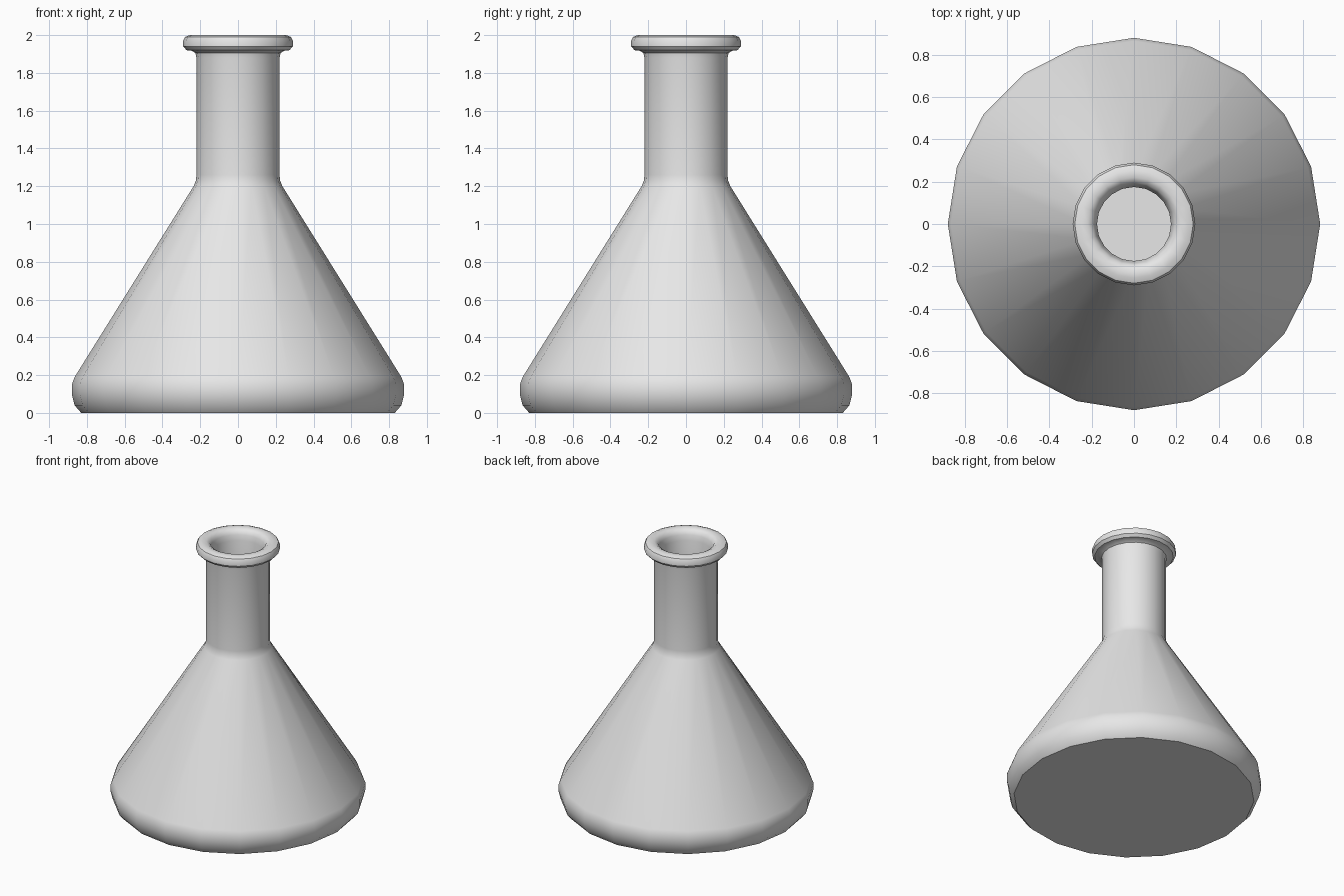
import bpy, bmesh, math

if "Cube" in bpy.data.objects:
    bpy.data.objects.remove(bpy.data.objects["Cube"], do_unlink=True)

SIDES = 20

glass = bpy.data.materials.new("pale grey")
glass.use_nodes = True
colour = (0.8, 0.8, 0.8, 1)
glass.diffuse_color = colour
glass.node_tree.nodes["Principled BSDF"].inputs["Base Color"].default_value = colour

# Profile as (radius, height): outside from base to lip, then down the inside
base = [(0, 0), (0.83, 0), (0.865, 0.04), (0.88, 0.1), (0.88, 0.15), (0.865, 0.19)]
shoulder = [(0.235, 1.2), (0.223, 1.23), (0.22, 1.26)]
neck = [(0.22, 1.88), (0.225, 1.905), (0.245, 1.917)]
lip = [(0.272, 1.92), (0.29, 1.94), (0.29, 1.97), (0.28, 1.99), (0.255, 2.0),
       (0.22, 2.0), (0.195, 1.985), (0.185, 1.96), (0.175, 1.92)]
inside = [(0.175, 1.25), (0.19, 1.18), (0.82, 0.17), (0.83, 0.11), (0.8, 0.05), (0, 0.05)]


def lathe(name, profile, material):
    """Spin a profile round the z axis into a closed faceted body."""
    bm = bmesh.new()
    verts = [bm.verts.new((r, 0, z)) for r, z in profile]
    edges = [bm.edges.new(pair) for pair in zip(verts, verts[1:])]
    bmesh.ops.spin(bm, geom=verts + edges, cent=(0, 0, 0), axis=(0, 0, 1),
                   angle=math.tau, steps=SIDES, use_duplicate=False)
    bmesh.ops.remove_doubles(bm, verts=bm.verts, dist=0.0005)
    bmesh.ops.recalc_face_normals(bm, faces=bm.faces)
    mesh = bpy.data.meshes.new(name)
    bm.to_mesh(mesh)
    bm.free()
    mesh.materials.append(material)
    obj = bpy.data.objects.new(name, mesh)
    bpy.context.collection.objects.link(obj)
    return obj


flask = lathe("flask_body", base + shoulder + neck + lip + inside, glass)

# Smooth shading, keeping the rim of the base crisp
bpy.ops.object.select_all(action="DESELECT")
flask.select_set(True)
bpy.context.view_layer.objects.active = flask
bpy.ops.object.shade_smooth_by_angle(angle=math.radians(40))
